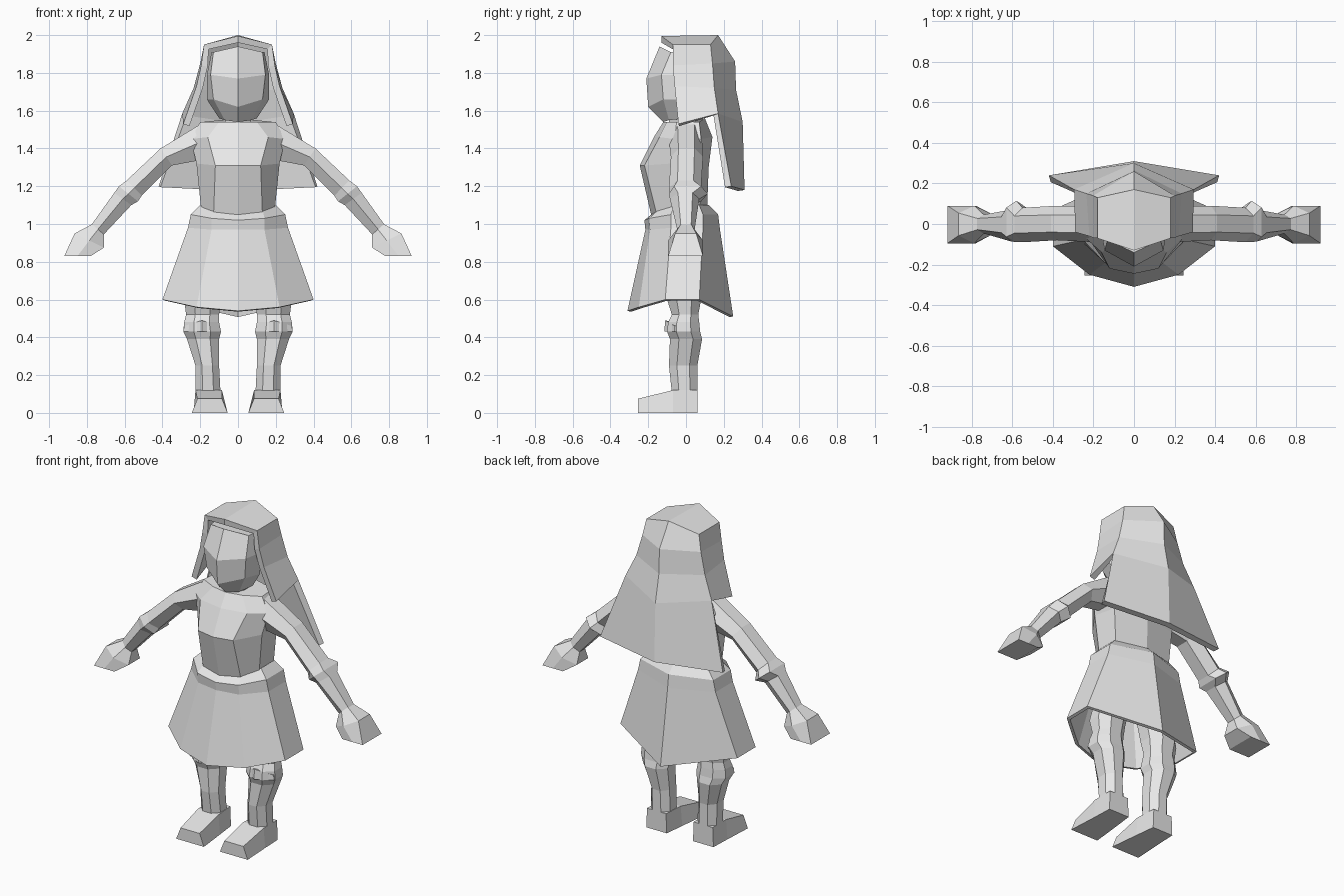
import bpy, bmesh

cloth = bpy.data.materials.new("plain_grey")
cloth.diffuse_color = (0.8, 0.8, 0.8, 1)


def make(name, verts, faces, mirror=False, thickness=0.0, weld=False):
    bm = bmesh.new()
    vs = [bm.verts.new(v) for v in verts]
    for f in faces:
        bm.faces.new([vs[i] for i in f])
    if weld:
        bmesh.ops.remove_doubles(bm, verts=bm.verts, dist=0.0005)
    bmesh.ops.recalc_face_normals(bm, faces=bm.faces)
    me = bpy.data.meshes.new(name)
    bm.to_mesh(me)
    bm.free()
    me.materials.append(cloth)
    ob = bpy.data.objects.new(name, me)
    bpy.context.collection.objects.link(ob)
    if mirror:
        ob.modifiers.new("mirror", 'MIRROR')
    if thickness:
        mod = ob.modifiers.new("thickness", 'SOLIDIFY')
        mod.thickness = thickness
        mod.offset = -1
    return ob


def loft(name, rings, caps=True, **kw):
    n = len(rings[0])
    verts = [p for r in rings for p in r]
    faces = [(a * n + i, a * n + (i + 1) % n, (a + 1) * n + (i + 1) % n, (a + 1) * n + i)
             for a in range(len(rings) - 1) for i in range(n)]
    if caps:
        faces += [tuple(range(n)), tuple(range((len(rings) - 1) * n, len(rings) * n))]
    return make(name, verts, faces, **kw)


def full(half):
    # half ring from front centre to back centre, completed across x = 0
    return half + [(-x, y, z) for x, y, z in half[-2:0:-1]]


# Skirt with a belt ridge, open at the hem
loft("skirt", [full(r) for r in (
    [(0, -.31, .54), (.22, -.25, .56), (.40, -.11, .60), (.40, .07, .60), (0, .25, .51)],
    [(0, -.215, .97), (.14, -.19, .97), (.265, -.08, .98), (.265, .09, .98), (0, .18, .97)],
    [(0, -.22, 1.02), (.14, -.195, 1.03), (.25, -.08, 1.05), (.25, .09, 1.05), (0, .17, 1.05)],
    [(0, -.16, 1.07), (.13, -.14, 1.08), (.20, -.06, 1.10), (.20, .07, 1.10), (0, .12, 1.10)],
)], caps=False, thickness=.02)

# Torso
loft("torso", [full(r) for r in (
    [(0, -.18, 1.03), (.13, -.15, 1.03), (.19, -.07, 1.03), (.19, .07, 1.03), (0, .11, 1.03)],
    [(0, -.245, 1.31), (.12, -.22, 1.31), (.22, -.08, 1.32), (.21, .08, 1.30), (0, .12, 1.30)],
    [(0, -.17, 1.46), (.16, -.14, 1.46), (.25, -.06, 1.45), (.25, .08, 1.45), (0, .14, 1.46)],
    [(0, -.12, 1.54), (.10, -.10, 1.54), (.20, -.05, 1.54), (.19, .07, 1.54), (0, .10, 1.56)],
)])

# Neck
loft("neck", [full([(0, -.09, z), (.07, -.04, z), (.07, .05, z), (0, .09, z)])
              for z in (1.5, 1.64)])

# Head
loft("head", [full(r) for r in (
    [(0, -.12, 1.54), (.07, -.09, 1.55), (.10, 0, 1.56), (0, .10, 1.58)],
    [(0, -.20, 1.62), (.13, -.12, 1.66), (.165, -.02, 1.66), (0, .16, 1.66)],
    [(0, -.21, 1.77), (.145, -.13, 1.79), (.165, -.02, 1.79), (0, .18, 1.78)],
    [(0, -.14, 1.94), (.13, -.08, 1.91), (.14, 0, 1.91), (0, .14, 1.92)],
)])

# Hair: crown, side locks and a long flared back, right half then mirrored
lock = [(.18, -.07, 1.95), (.195, -.07, 1.84), (.22, -.06, 1.73), (.29, -.04, 1.53)]
side = [(.18, .13, 1.95), (.20, .14, 1.85), (.235, .15, 1.72), (.295, .17, 1.585), (.42, .24, 1.20)]
back = [(0, .17, 2.0), (0, .26, 1.86), (0, .265, 1.71), (0, .30, 1.54), (0, .31, 1.18)]
hair_v, hair_f = [], []


def quad(*pts):
    for s in (1, -1):
        k = len(hair_v)
        hair_v.extend((s * x, y, z) for x, y, z in pts)
        hair_f.append(tuple(range(k, k + 4))[::s])


quad((0, -.13, 1.995), lock[0], side[0], back[0])
for i in range(3):
    quad(lock[i], lock[i + 1], side[i + 1], side[i])
for i in range(4):
    quad(side[i], side[i + 1], back[i + 1], back[i])
make("hair", hair_v, hair_f, thickness=.035, weld=True)


# Arms: upper and lower outline points, front and back depth, edge roundness
def arm_ring(xt, zt, xb, zb, y0, y1, k):
    xm, zm = (xt + xb) / 2, (zt + zb) / 2
    return [(xt, y0 * k, zt), (xm, y0, zm), (xb, y0 * k, zb),
            (xb, y1 * k, zb), (xm, y1, zm), (xt, y1 * k, zt)]


loft("arm", [arm_ring(*r) for r in (
    (.18, 1.54, .19, 1.34, -.09, .09, .5),
    (.41, 1.40, .35, 1.31, -.08, .09, .5),
    (.59, 1.23, .51, 1.15, -.09, .08, .5),
    (.63, 1.20, .53, 1.12, -.09, .115, .7),
    (.655, 1.165, .565, 1.10, -.085, .07, .5),
    (.78, .99, .715, .94, -.045, .045, .6),
)], mirror=True)

# Mitten hands
loft("hand", [arm_ring(*r) for r in (
    (.77, 1.00, .71, .945, -.045, .045, .6),
    (.865, .95, .71, .875, -.095, .09, .6),
    (.92, .83, .78, .83, -.095, .09, 1),
)], mirror=True)


# Legs: chamfered rectangular sections from ankle to thigh
def leg_ring(z, x0, x1, y0, y1):
    c, d = (x1 - x0) * .28, (y1 - y0) * .28
    return [(x0 + c, y0, z), (x1 - c, y0, z), (x1, y0 + d, z), (x1, y1 - d, z),
            (x1 - c, y1, z), (x0 + c, y1, z), (x0, y1 - d, z), (x0, y0 + d, z)]


loft("leg", [leg_ring(*r) for r in (
    (.06, .09, .225, -.07, .06),
    (.25, .10, .225, -.09, .06),
    (.39, .10, .27, -.085, .085),
    (.43, .09, .29, -.10, .075),
    (.48, .10, .285, -.095, .07),
    (.52, .10, .275, -.075, .065),
    (.60, .09, .285, -.10, .08),
    (.88, .02, .21, -.10, .08),
)], mirror=True)

# Knee pad ridge
loft("knee_pad", [
    [(.10, -.06, .43), (.19, -.115, .43), (.29, -.06, .43), (.28, .02, .43), (.11, .02, .43)],
    [(.11, -.06, .46), (.19, -.11, .49), (.285, -.06, .46), (.27, .02, .46), (.12, .02, .46)],
], mirror=True)

# Wedge feet, heel to toe
loft("foot", [[(x0, y, 0), (x1, y, 0), (x1 - t, y, z), (x0 + t, y, z)] for y, x0, x1, z, t in (
    (.06, .09, .23, .12, .005),
    (-.07, .075, .235, .12, .01),
    (-.255, .055, .245, .075, .03),
)], mirror=True)
